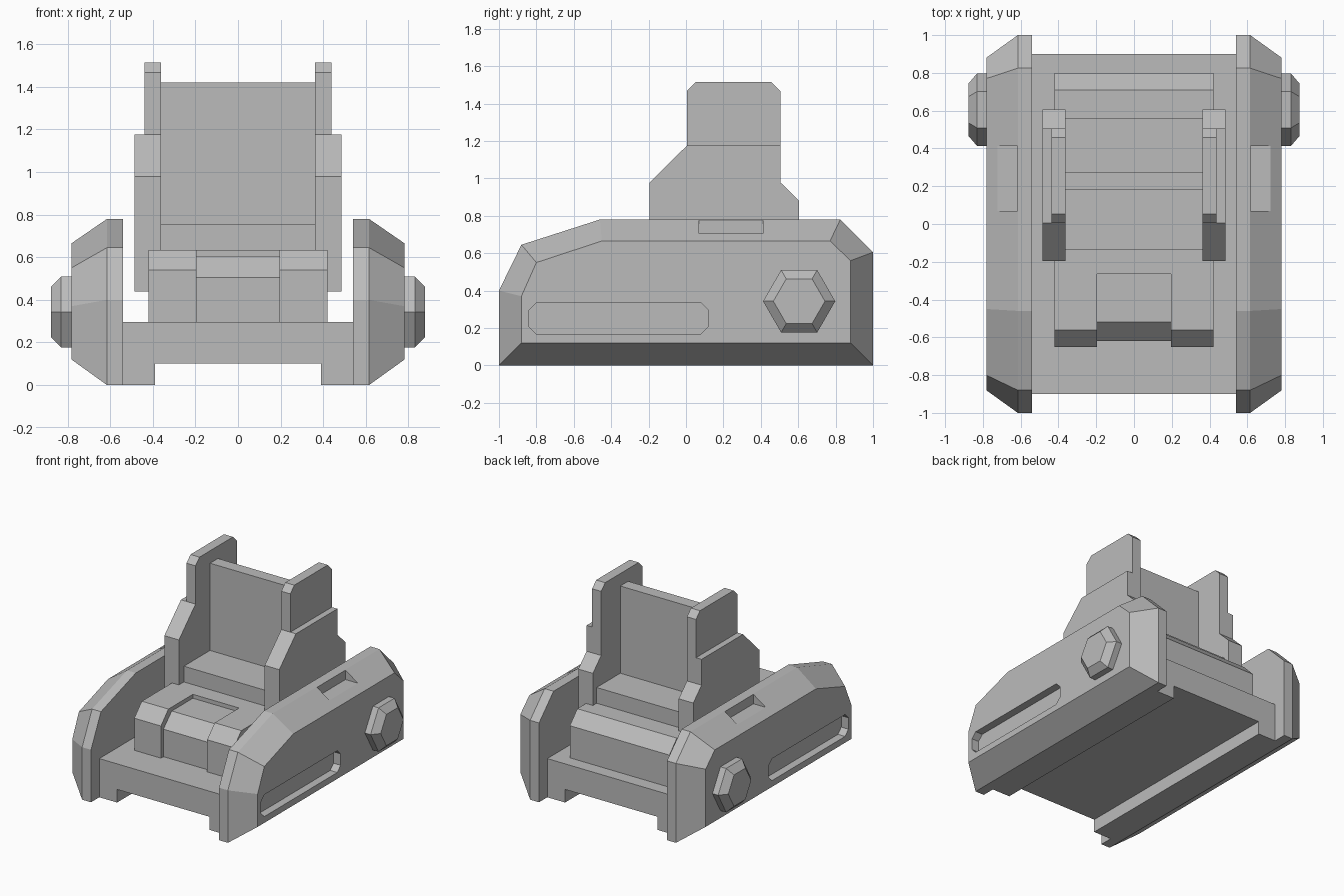
import bpy, bmesh, math

if "Cube" in bpy.data.objects:
    bpy.data.objects.remove(bpy.data.objects["Cube"], do_unlink=True)

grey = bpy.data.materials.new("plain_grey")
grey.use_nodes = True
grey.diffuse_color = (0.5, 0.5, 0.5, 1)
grey.node_tree.nodes["Principled BSDF"].inputs["Base Color"].default_value = (0.5, 0.5, 0.5, 1)


def loft(name, rings):
    """Solid through matching rings of points, capped at both ends."""
    bm = bmesh.new()
    loops = [[bm.verts.new(p) for p in ring] for ring in rings]
    for a, b in zip(loops, loops[1:]):
        for i in range(len(a)):
            j = (i + 1) % len(a)
            bm.faces.new((a[i], a[j], b[j], b[i]))
    bm.faces.new(loops[0])
    bm.faces.new(loops[-1])
    bmesh.ops.recalc_face_normals(bm, faces=bm.faces)
    mesh = bpy.data.meshes.new(name)
    bm.to_mesh(mesh)
    bm.free()
    mesh.materials.append(grey)
    obj = bpy.data.objects.new(name, mesh)
    bpy.context.collection.objects.link(obj)
    return obj


def across(name, sections):
    """Loft of (y, z) profiles placed at given x values."""
    return loft(name, [[(x, y, z) for y, z in prof] for x, prof in sections])


def rect(y0, y1, z0, z1):
    return [(y0, z0), (y1, z0), (y1, z1), (y0, z1)]


def chamfered(y0, y1, z0, z1, c):
    return [(y0 + c, z0), (y1 - c, z0), (y1, z0 + c), (y1, z1 - c),
            (y1 - c, z1), (y0 + c, z1), (y0, z1 - c), (y0, z0 + c)]


def hexagon(r):
    return [(0.605 + r * math.cos(math.pi * i / 3), 0.343 + r * math.sin(math.pi * i / 3))
            for i in range(6)]


def cut(obj, cutter):
    """Subtract the cutter, bake the result and discard the cutter."""
    mod = obj.modifiers.new("cut", 'BOOLEAN')
    mod.operation = 'DIFFERENCE'
    mod.solver = 'EXACT'
    mod.object = cutter
    cutter.hide_render = True
    bpy.context.view_layer.update()
    baked = bpy.data.meshes.new_from_object(obj.evaluated_get(bpy.context.evaluated_depsgraph_get()))
    obj.modifiers.clear()
    obj.data = baked
    bpy.data.objects.remove(cutter, do_unlink=True)


# Deck: channel section running front to back
channel = [(-0.54, 0), (-0.39, 0), (-0.39, 0.1), (0.39, 0.1), (0.39, 0),
           (0.54, 0), (0.54, 0.295), (-0.54, 0.295)]
loft("deck", [[(x, y, z) for x, z in channel] for y in (-0.9, 0.9)])

# Raised body with a stepped recess in its nose
body = across("body", [(x, [(-0.65, 0.295), (-0.65, 0.54), (-0.56, 0.635),
                            (0.71, 0.635), (0.8, 0.54), (0.8, 0.295)]) for x in (-0.42, 0.42)])
cut(body, across("nose_cutter", [(x, [(-0.75, 0.25), (-0.62, 0.25), (-0.62, 0.505), (-0.52, 0.605),
                                      (-0.265, 0.605), (-0.265, 0.75), (-0.75, 0.75)])
                                 for x in (-0.195, 0.195)]))

# Seat
across("seat_base", [(x, rect(-0.135, 0.56, 0.635, 0.755)) for x in (-0.365, 0.365)])
across("seat_back", [(x, rect(0.18, 0.275, 0.755, 1.42)) for x in (-0.365, 0.365)])

# Side pods, hubs and seat side panels
rim = [(-1, 0), (1, 0), (1, 0.605), (0.825, 0.78), (-0.46, 0.78), (-0.88, 0.645), (-1, 0.4)]
face = [(-0.88, 0.12), (0.88, 0.12), (0.88, 0.56), (0.77, 0.665), (-0.45, 0.665),
        (-0.8, 0.55), (-0.88, 0.37)]
arm = [(-0.195, 0.44), (0.605, 0.44), (0.605, 0.88), (0.505, 0.978),
       (0.505, 1.175), (0.005, 1.175), (-0.195, 0.978)]
wing = [(0.005, 1.175), (0.505, 1.175), (0.505, 1.467), (0.457, 1.515),
        (0.053, 1.515), (0.005, 1.467)]
for side, s in (("left", 1), ("right", -1)):
    pod = across(side + "_pod", [(s * 0.54, rim), (s * 0.615, rim), (s * 0.782, face)])
    slot = chamfered(-0.84, 0.12, 0.168, 0.335, 0.04)
    cut(pod, across("slot_cutter", [(s * 0.722, slot), (s * 0.85, slot)]))
    notch = rect(0.07, 0.413, 0.706, 0.9)
    cut(pod, across("notch_cutter", [(s * 0.618, notch), (s * 0.85, notch)]))
    across(side + "_hub", [(s * 0.77, hexagon(0.193)), (s * 0.83, hexagon(0.193)),
                           (s * 0.877, hexagon(0.138))])
    across(side + "_seat_arm", [(s * 0.362, arm), (s * 0.485, arm)])
    across(side + "_seat_wing", [(s * 0.362, wing), (s * 0.438, wing)])
